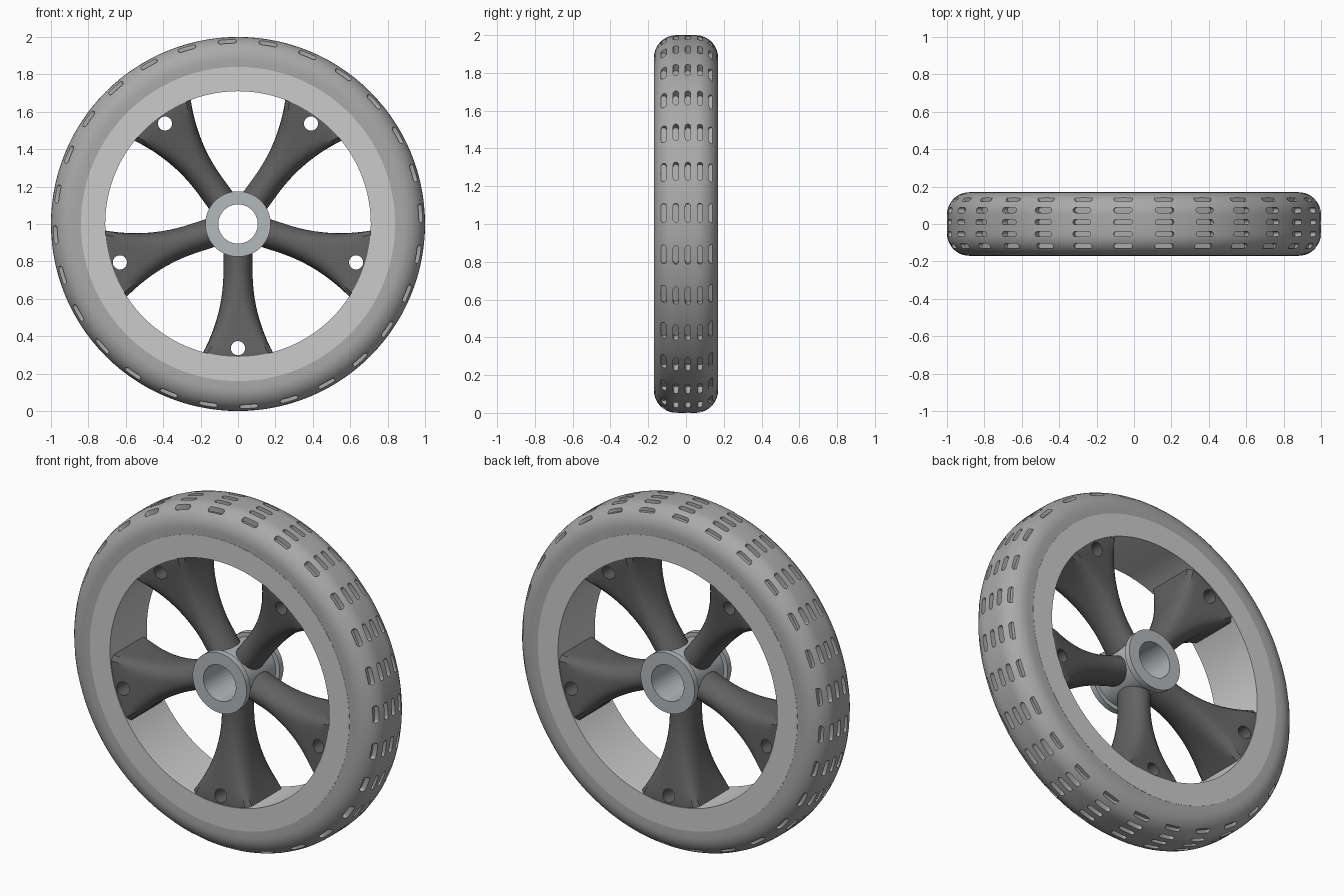
import bpy, bmesh
from math import sin, cos, pi, radians
from mathutils import Matrix, Vector

if "Cube" in bpy.data.objects:
    bpy.data.objects.remove(bpy.data.objects["Cube"])

CENTRE = Matrix.Translation((0, 0, 1))


def finish(name, bm, color=None):
    bmesh.ops.recalc_face_normals(bm, faces=bm.faces)
    me = bpy.data.meshes.new(name)
    bm.to_mesh(me)
    bm.free()
    me.transform(CENTRE)
    ob = bpy.data.objects.new(name, me)
    bpy.context.collection.objects.link(ob)
    if color:
        mat = bpy.data.materials.new(name + "_mat")
        mat.diffuse_color = (*color, 1)
        mat.use_nodes = True
        mat.node_tree.nodes["Principled BSDF"].inputs["Base Color"].default_value = mat.diffuse_color
        me.materials.append(mat)
    return ob


def loft(bm, rings, cyclic=False):
    """Skin a list of closed point rings, capping the ends unless cyclic."""
    vs = [[bm.verts.new(p) for p in ring] for ring in rings]
    n, m = len(vs), len(vs[0])
    for i in range(n if cyclic else n - 1):
        a, b = vs[i], vs[(i + 1) % n]
        for j in range(m):
            k = (j + 1) % m
            bm.faces.new((a[j], a[k], b[k], b[j]))
    if not cyclic:
        bm.faces.new(vs[0])
        bm.faces.new(vs[-1])


def lathe(name, profile, segs, color):
    """Spin a closed (radius, y) profile about the axle."""
    bm = bmesh.new()
    loft(bm, [[(r * cos(2 * pi * i / segs), y, r * sin(2 * pi * i / segs))
               for r, y in profile] for i in range(segs)], cyclic=True)
    return finish(name, bm, color)


def smooth(ob):
    bpy.ops.object.select_all(action='DESELECT')
    bpy.context.view_layer.objects.active = ob
    ob.select_set(True)
    bpy.ops.object.shade_smooth_by_angle(angle=radians(32))


def cut(ob, cutter):
    mod = ob.modifiers.new("cut", 'BOOLEAN')
    mod.operation, mod.solver, mod.object = 'DIFFERENCE', 'EXACT', cutter
    bpy.context.view_layer.objects.active = ob
    bpy.ops.object.modifier_apply(modifier=mod.name)
    bpy.data.objects.remove(cutter)


def spin(a):
    """Turn +x to angle a in the xz plane."""
    return Matrix.Rotation(-a, 4, 'Y')


# Tyre with rounded shoulders
arc = [(0.88 + 0.12 * sin(t), 0.05 + 0.12 * cos(t)) for t in (i * pi / 20 for i in range(11))]
half = [(0.84, 0.169)] + arc
tyre = lathe("tyre", half + [(r, -y) for r, y in reversed(half)], 112, (0.4, 0.4, 0.4))

# Tread slots: stadium-shaped pockets in five rows
bm = bmesh.new()
for i in range(28):
    turn = spin(radians(3.4) + 2 * pi * i / 28)
    for y in (-0.118, -0.054, 0.01, 0.074, 0.134):
        outline = []
        for side in (1, -1):
            for k in range(7):
                t = pi * k / 6
                outline.append((y + side * 0.014 * cos(t), side * (0.036 + 0.014 * sin(t))))
        loft(bm, [[turn @ Vector((r, py, pz)) for py, pz in outline] for r in (0.958, 1.05)])
slots = finish("slot_cutter", bm)
slots.hide_render = True
cut(tyre, slots)

# Rim band
rim = lathe("rim", [(0.71, -0.17), (0.84, -0.17), (0.84, 0.17), (0.71, 0.17)], 112, (0.58, 0.57, 0.55))

# Hub sleeve with end flanges
hub = lathe("hub", [(0.105, -0.17), (0.175, -0.17), (0.175, -0.135), (0.15, -0.135),
                    (0.15, 0.135), (0.175, 0.135), (0.175, 0.17), (0.105, 0.17)], 64, (0.45, 0.48, 0.5))

# Five spokes: oval at the hub, flaring to a full-width rectangle at the rim
bm = bmesh.new()
holes = bmesh.new()
for i in range(5):
    turn = spin(radians(-90 + 72 * i))
    rings = []
    for s in range(17):
        r = 0.13 + 0.605 * s / 16
        t = max(0, (r - 0.25) / 0.44)
        w = 0.078 + 0.11 * t ** 2.1
        d = min(0.165, 0.1 + 0.065 * t ** 1.3)
        e = 1 - 0.93 * min(1, t) ** 1.5
        ring = []
        for k in range(40):
            a = 2 * pi * (k + 0.5) / 40
            c, q = cos(a), sin(a)
            n = 2 / e
            f = (abs(c) ** n + abs(q) ** n) ** (-1 / n)
            ring.append(turn @ Vector((r, d * f * c, w * f * q)))
        rings.append(ring)
    loft(bm, rings)
    # Bolt hole near the rim end
    disc = [(0.664 + 0.038 * cos(k * pi / 12), 0.038 * sin(k * pi / 12)) for k in range(24)]
    loft(holes, [[turn @ Vector((x, y, z)) for x, z in disc] for y in (-0.3, 0.3)])
spokes = finish("spokes", bm, (0.12, 0.12, 0.12))
hole_cutter = finish("hole_cutter", holes)
hole_cutter.hide_render = True
cut(spokes, hole_cutter)

for part in (tyre, rim, hub, spokes):
    smooth(part)
